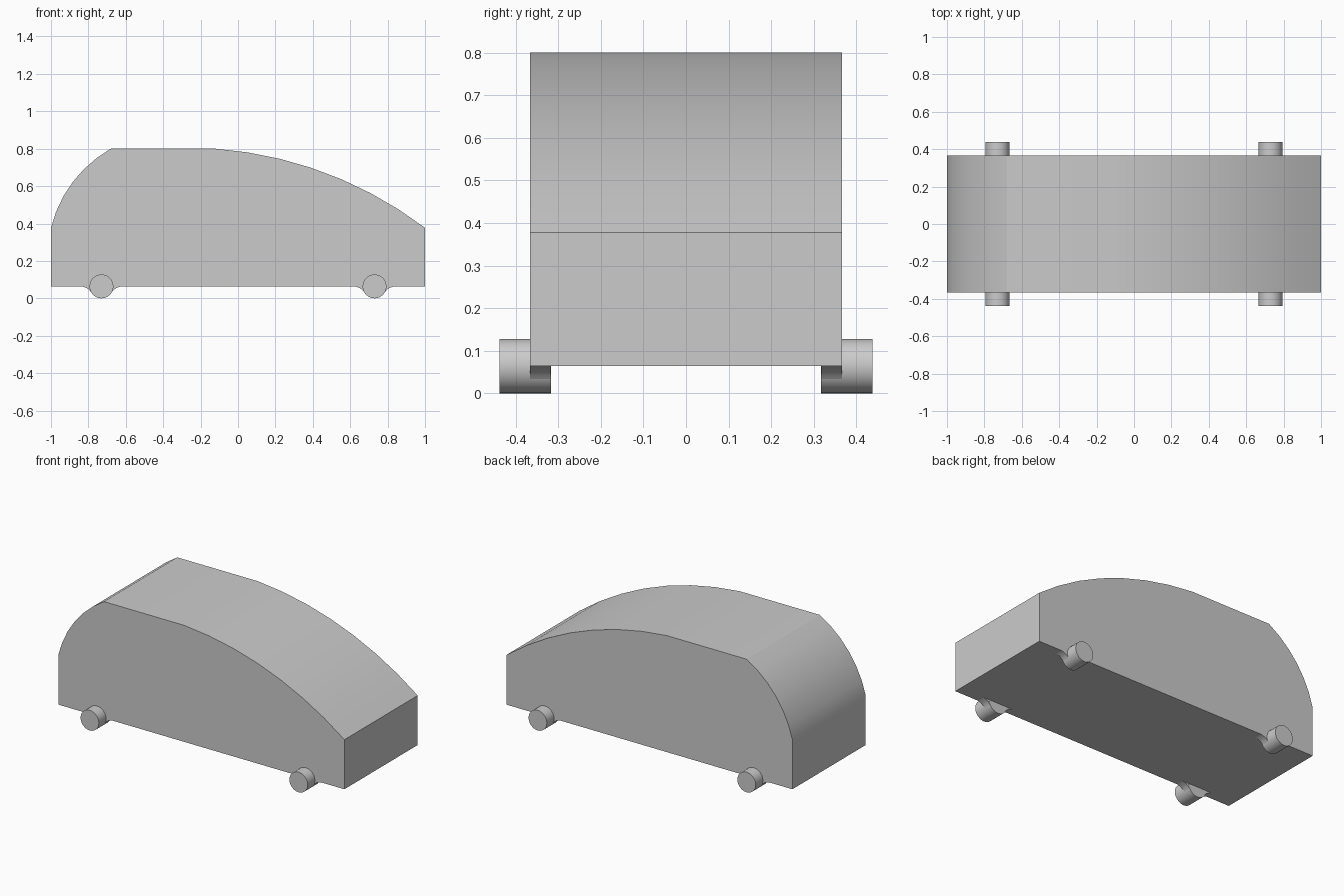
import bpy, bmesh, math
from mathutils import Vector

cube = bpy.data.objects.get("Cube")
if cube:
    bpy.data.objects.remove(cube)

grey = bpy.data.materials.new("plain grey")
grey.use_nodes = True
GREY = (0.6, 0.6, 0.6, 1)
grey.diffuse_color = GREY
grey.node_tree.nodes["Principled BSDF"].inputs["Base Color"].default_value = GREY


def arc(a, b, sagitta, steps):
    """Points from a to b on a circle bulging to the left of the chord."""
    a, b = Vector(a), Vector(b)
    chord = b - a
    radius = chord.length ** 2 / (8 * sagitta) + sagitta / 2
    side = Vector((-chord.y, chord.x)).normalized()
    centre = (a + b) / 2 + side * (sagitta - radius)
    start = a - centre
    sweep = 2 * math.asin(chord.length / (2 * radius))
    points = []
    for i in range(steps + 1):
        t = -sweep * i / steps
        c, s = math.cos(t), math.sin(t)
        points.append((centre.x + c * start.x - s * start.y,
                       centre.y + s * start.x + c * start.y))
    return points


def extrude(name, profile, y0, y1):
    """Solid made by sweeping an x-z profile along y."""
    bm = bmesh.new()
    face = bm.faces.new([bm.verts.new((x, y0, z)) for x, z in profile])
    new = bmesh.ops.extrude_face_region(bm, geom=[face])["geom"]
    bmesh.ops.translate(bm, vec=(0, y1 - y0, 0),
                        verts=[v for v in new if isinstance(v, bmesh.types.BMVert)])
    bmesh.ops.recalc_face_normals(bm, faces=bm.faces)
    mesh = bpy.data.meshes.new(name)
    bm.to_mesh(mesh)
    bm.free()
    mesh.materials.append(grey)
    obj = bpy.data.objects.new(name, mesh)
    bpy.context.collection.objects.link(obj)
    bpy.ops.object.select_all(action="DESELECT")
    obj.select_set(True)
    bpy.context.view_layer.objects.active = obj
    bpy.ops.object.shade_smooth_by_angle(angle=math.radians(28))


# Body: steep curved end, flat roof, long sloping end
BOTTOM, SHOULDER, ROOF, HALF = 0.064, 0.377, 0.8, 0.366
body = [(-1, BOTTOM)]
body += arc((-1, SHOULDER), (-0.68, ROOF), 0.055, 6)
body += arc((-0.12, ROOF), (1, SHOULDER), 0.087, 7)
body += [(1, BOTTOM)]
extrude("body", body, -HALF, HALF)

# Wheels, each with a concave bracket under the body edge
R = 0.064
bracket_half = [(0.105, 0.064), (0.08, 0.056), (0.064, 0.044), (0.054, 0.031)]
bracket = bracket_half + [(-x, z) for x, z in reversed(bracket_half)]
for x_name, cx in (("left", 0.73), ("right", -0.73)):
    for y_name, side in (("front", -1), ("back", 1)):
        circle = [(cx + R * math.cos(i * math.tau / 24), R + R * math.sin(i * math.tau / 24))
                  for i in range(24)]
        extrude(f"{y_name}_{x_name}_wheel", circle, side * 0.317, side * 0.438)
        extrude(f"{y_name}_{x_name}_bracket", [(cx + x, z) for x, z in bracket],
                side * 0.318, side * HALF)
